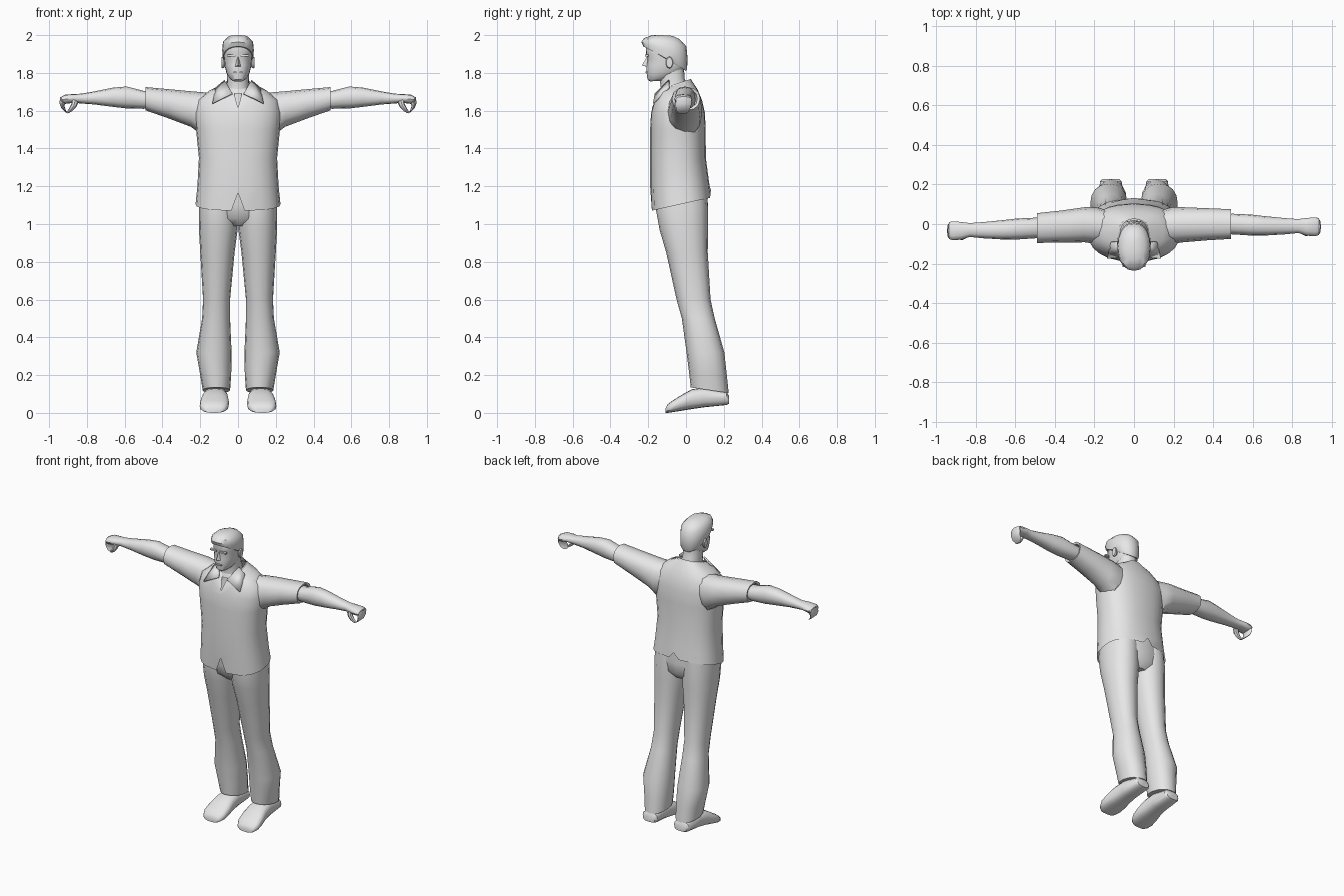
import bpy, math
from mathutils import Vector as V

grey = bpy.data.materials.new("plain_grey")
grey.diffuse_color = (0.8, 0.8, 0.8, 1)


def add(name, verts, faces, angle=40, solid=0):
    me = bpy.data.meshes.new(name)
    me.from_pydata([tuple(v) for v in verts], [], faces)
    me.materials.append(grey)
    ob = bpy.data.objects.new(name, me)
    bpy.context.collection.objects.link(ob)
    bpy.ops.object.select_all(action='DESELECT')
    ob.select_set(True)
    bpy.context.view_layer.objects.active = ob
    bpy.ops.object.mode_set(mode='EDIT')
    bpy.ops.mesh.select_all(action='SELECT')
    bpy.ops.mesh.normals_make_consistent(inside=False)
    bpy.ops.object.mode_set(mode='OBJECT')
    bpy.ops.object.shade_smooth_by_angle(angle=math.radians(angle))
    if solid:
        m = ob.modifiers.new("thickness", 'SOLIDIFY')
        m.thickness, m.offset = solid, 0
    return ob


def ring(c, u, v, n=16, p=2.0):
    """Superellipse around c; index 0 points along u."""
    c, u, v = V(c), V(u), V(v)
    pw = lambda t: math.copysign(abs(t) ** (2 / p), t) if abs(t) > 1e-6 else 0
    return [c + u * pw(math.cos(2 * math.pi * i / n)) + v * pw(math.sin(2 * math.pi * i / n))
            for i in range(n)]


def loft(name, rings, caps=(True, True), angle=40):
    n = len(rings[0])
    faces = [(k * n + i, k * n + (i + 1) % n, (k + 1) * n + (i + 1) % n, (k + 1) * n + i)
             for k in range(len(rings) - 1) for i in range(n)]
    if caps[0]:
        faces.append(tuple(range(n)))
    if caps[1]:
        faces.append(tuple(range((len(rings) - 1) * n, len(rings) * n)))
    return add(name, [v for r in rings for v in r], faces, angle)


def level(yf, yb, hw, zf, zb=None, cx=0, n=16, p=2.2):
    """Upright body section, may tilt from front height zf to back height zb."""
    zb = zf if zb is None else zb
    return ring((cx, (yf + yb) / 2, (zf + zb) / 2), (0, (yf - yb) / 2, (zf - zb) / 2),
                (hw, 0, 0), n, p)


def across(x, y0, y1, z0, z1, n=12, p=2.3):
    """Section of a limb running along x."""
    return ring((x, (y0 + y1) / 2, (z0 + z1) / 2), (0, 0, (z1 - z0) / 2),
                (0, (y1 - y0) / 2, 0), n, p)


def box(name, c, s):
    vs = [(c[0] + s[0] * i, c[1] + s[1] * j, c[2] + s[2] * k)
          for i in (-.5, .5) for j in (-.5, .5) for k in (-.5, .5)]
    add(name, vs, [(0, 1, 3, 2), (4, 6, 7, 5), (0, 4, 5, 1), (2, 3, 7, 6), (0, 2, 6, 4), (1, 5, 7, 3)])


# Shirt body, with notched hem and open neckline
S = [level(*r, n=24, p=2.4) for r in (
    (-.185, .132, .225, 1.07, 1.14), (-.19, .125, .215, 1.2), (-.19, .105, .207, 1.35),
    (-.19, .104, .222, 1.5), (-.185, .1, .232, 1.59), (-.167, .085, .215, 1.655),
    (-.15, .06, .15, 1.70, 1.715), (-.135, .03, .078, 1.71, 1.76))]
S[0][0].z, S[0][12].z = 1.165, 1.18
for i, x in ((1, .035), (23, -.035), (11, .035), (13, -.035)):
    S[0][i].x = x
for k, z in ((5, 1.602), (6, 1.608), (7, 1.614)):
    S[k][0].z, S[k][0].y = z, -.18
loft("shirt", S, (False, False))

# Neck and chest under the open collar
loft("neck", [level(*r) for r in ((-.168, .02, .09, 1.57), (-.13, .015, .062, 1.7, 1.72),
                                  (-.14, -.008, .058, 1.77), (-.15, -.01, .056, 1.82))])

# Collar band
loft("collar_band", [level(*r, n=20) for r in ((-.145, .04, .09, 1.69, 1.735),
                                               (-.135, .026, .07, 1.715, 1.768))], (False, False))

# Hips
loft("trouser_hips", [level(*r) for r in ((-.1, .08, .08, .99), (-.145, .112, .17, 1.03),
                                          (-.16, .116, .203, 1.1), (-.165, .11, .2, 1.2))])

# Head
loft("head", [level(*r, n=20) for r in (
    (-.19, -.11, .028, 1.755, 1.76), (-.204, -.06, .046, 1.765, 1.78), (-.208, -.015, .062, 1.795, 1.81),
    (-.21, 0, .071, 1.84), (-.203, 0, .074, 1.875), (-.213, .003, .077, 1.9),
    (-.212, 0, .076, 1.94), (-.17, -.035, .055, 1.98), (-.14, -.07, .03, 1.99))])

# Hair, swept forward over the forehead
loft("hair", [level(*r, n=20) for r in (
    (-.216, 0, .075, 1.94, 1.81), (-.226, .006, .081, 1.94, 1.82), (-.236, .008, .084, 1.963, 1.88),
    (-.224, .002, .08, 1.983, 1.94), (-.18, -.03, .055, 2.0, 1.975), (-.13, -.07, .02, 2.0, 1.996))])

# Nose and mouth
add("nose", [(0, -.205, 1.89), (0, -.233, 1.84), (.018, -.203, 1.833), (-.018, -.203, 1.833), (0, -.195, 1.828)],
    [(0, 1, 2), (0, 3, 1), (1, 4, 2), (1, 3, 4), (0, 2, 4, 3)])
box("mouth", (0, -.209, 1.803), (.045, .012, .008))

for s, side in ((1, "left"), (-1, "right")):
    sk = 0 if s > 0 else -.02          # one arm reaches slightly forward

    # Brow, ear and collar flap
    box(side + "_brow", (s * .035, -.207, 1.893), (.046, .018, .01))
    loft(side + "_ear", [ring((s * x, -.088, 1.855), (0, 0, r), (0, r * .6, 0), 10)
                         for x, r in ((.066, .02), (.08, .032), (.087, .028))])
    add(side + "_collar_flap", [(s * .07, -.09, 1.76), (s * .03, -.162, 1.69),
                                (s * .135, -.172, 1.638), (s * .115, -.09, 1.722)],
        [(0, 1, 2), (0, 2, 3)], solid=.008)

    # Sleeve, open at the cuff
    loft(side + "_sleeve", [across(s * x, y0 + sk * t, y1 + sk * t, z0, z1) for x, y0, y1, z0, z1, t in (
        (.1, -.1, .06, 1.5, 1.69, 0), (.19, -.1, .085, 1.47, 1.698, 0), (.25, -.092, .085, 1.515, 1.703, 0),
        (.37, -.082, .08, 1.56, 1.714, .6), (.49, -.075, .075, 1.602, 1.725, 1),
        (.485, -.06, .06, 1.614, 1.712, 1), (.44, -.05, .05, 1.62, 1.7, 1))])

    # Forearm into palm
    loft(side + "_arm", [across(s * x, y0 + sk, y1 + sk, z0, z1) for x, y0, y1, z0, z1 in (
        (.42, -.05, .05, 1.615, 1.7), (.5, -.052, .052, 1.61, 1.705), (.59, -.058, .048, 1.612, 1.728),
        (.66, -.058, .04, 1.62, 1.722), (.76, -.052, .03, 1.633, 1.702), (.83, -.045, .025, 1.638, 1.69),
        (.87, -.058, .03, 1.642, 1.688), (.915, -.062, .034, 1.636, 1.685), (.935, -.055, .03, 1.64, 1.675))])

    # Curled fingers and thumb
    for part, pts in (("fingers", ((.925, -.012, 1.665, .043, .017), (.932, -.014, 1.632, .042, .013),
                                   (.922, -.016, 1.605, .036, .012), (.905, -.018, 1.588, .026, .007))),
                      ("thumb", ((.862, -.04, 1.655, .018, .018), (.868, -.045, 1.63, .016, .014),
                                 (.885, -.045, 1.605, .013, .01), (.902, -.04, 1.59, .009, .006)))):
        loft(side + "_" + part, [ring((s * x, y + sk, z), (0, ry, 0), (s * rx, 0, rx * .5), 8)
                                 for x, y, z, ry, rx in pts])

    # Trouser leg
    loft(side + "_trouser_leg", [level(yf, yb, (xo - xi) / 2, zf, zb, s * (xi + xo) / 2)
                                 for xi, xo, yf, yb, zf, zb in (
        (0, .2, -.16, .11, 1.18, 1.18), (0, .207, -.16, .116, 1.08, 1.08), (.002, .207, -.14, .116, .97, .97),
        (.018, .2, -.105, .115, .85, .85), (.042, .185, -.05, .13, .6, .6), (.042, .19, -.022, .152, .5, .5),
        (.034, .221, .003, .203, .32, .32), (.036, .2, .018, .216, .2, .2), (.042, .187, .025, .226, .135, .105))])

    # Shoe, resting on the toe with the heel raised
    loft(side + "_shoe", [ring((s * (xi + xo) / 2, y, (z0 + z1) / 2), (0, 0, (z1 - z0) / 2),
                               ((xo - xi) / 2, 0, 0), 16, 2.7) for y, xi, xo, z0, z1 in (
        (.228, .075, .16, .048, .09), (.215, .062, .172, .042, .11), (.1, .058, .18, .03, .135),
        (.03, .052, .19, .02, .125), (-.02, .047, .2, .012, .097), (-.07, .05, .203, .004, .066),
        (-.098, .065, .19, 0, .045), (-.108, .085, .172, 0, .025))])
